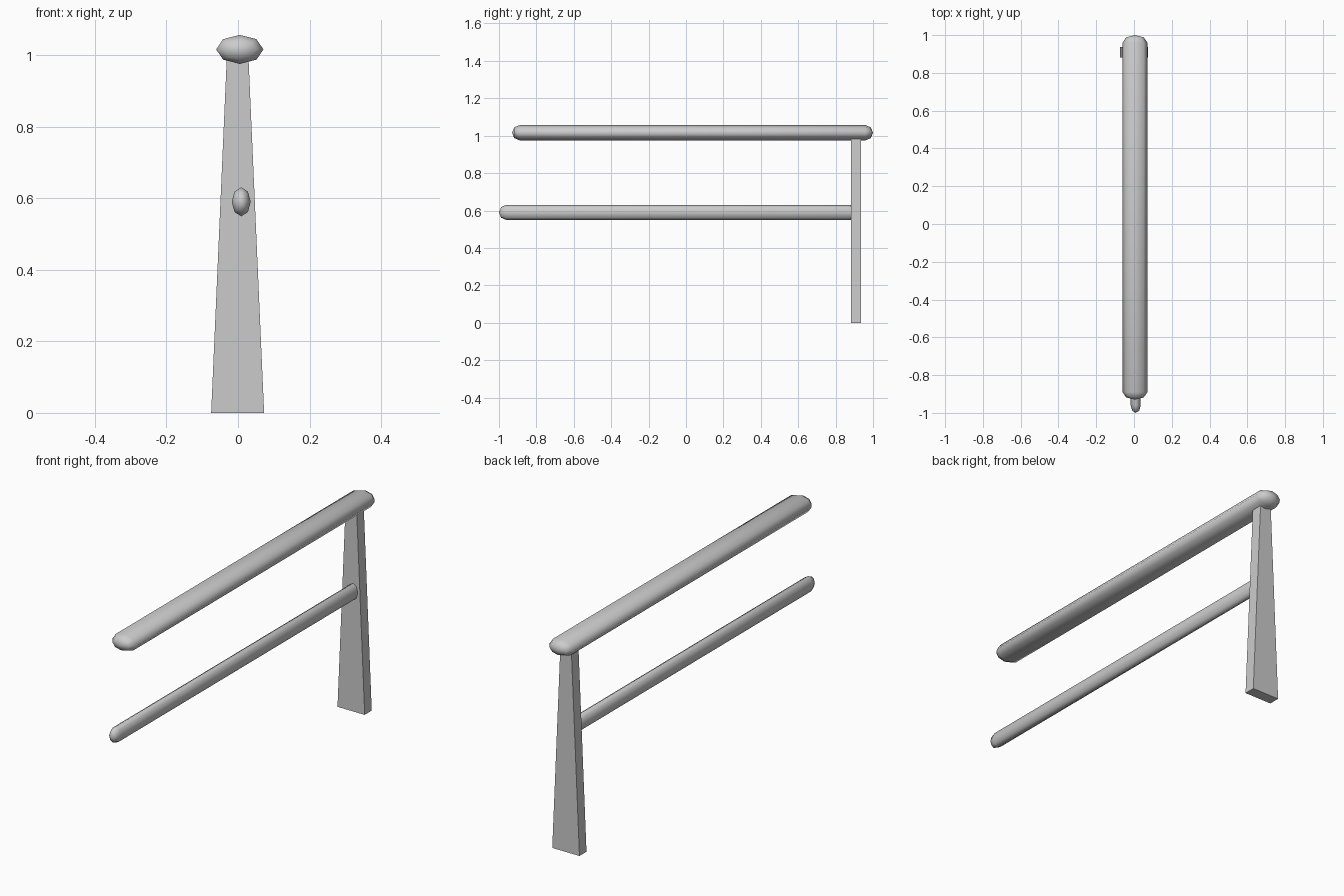
import bpy, bmesh
from math import cos, sin, pi

if "Cube" in bpy.data.objects:
    bpy.data.objects.remove(bpy.data.objects["Cube"])

SIDES = 8


def add_object(name, bm):
    bmesh.ops.recalc_face_normals(bm, faces=bm.faces)
    mesh = bpy.data.meshes.new(name)
    bm.to_mesh(mesh)
    bm.free()
    obj = bpy.data.objects.new(name, mesh)
    bpy.context.collection.objects.link(obj)
    return obj


def rail(name, x, z, rx, rz, y0, y1, cap=0.04):
    """Eight-sided oval bar along y with rounded ends."""
    bm = bmesh.new()
    k = 0.7071
    # (y position, radius factor) along the bar
    profile = [(y0 + cap * (1 - k), k), (y0 + cap, 1),
               (y1 - cap, 1), (y1 - cap * (1 - k), k)]
    rings = []
    for y, f in profile:
        rings.append([bm.verts.new((x + rx * f * cos(2 * pi * i / SIDES), y,
                                    z + rz * f * sin(2 * pi * i / SIDES)))
                      for i in range(SIDES)])
    tips = [bm.verts.new((x, y, z)) for y in (y0, y1)]
    for i in range(SIDES):
        j = (i + 1) % SIDES
        for a, b in zip(rings, rings[1:]):
            bm.faces.new((a[i], a[j], b[j], b[i]))
        bm.faces.new((tips[0], rings[0][j], rings[0][i]))
        bm.faces.new((tips[1], rings[-1][i], rings[-1][j]))
    for f in bm.faces:
        f.smooth = True
    return add_object(name, bm)


# Top and middle rails
rail("top_rail", 0.005, 1.016, 0.066, 0.0405, -0.93, 1.0)
rail("lower_rail", 0.009, 0.59, 0.0265, 0.0405, -1.0, 0.93)

# Tapered plank post
bm = bmesh.new()
bmesh.ops.create_cube(bm, size=1)
for v in bm.verts:
    top = v.co.z > 0
    half = 0.03 if top else 0.074
    v.co = (-0.001 + (half if v.co.x > 0 else -half),
            0.936 if v.co.y > 0 else 0.881,
            1.0 if top else 0.0)
add_object("post", bm)
